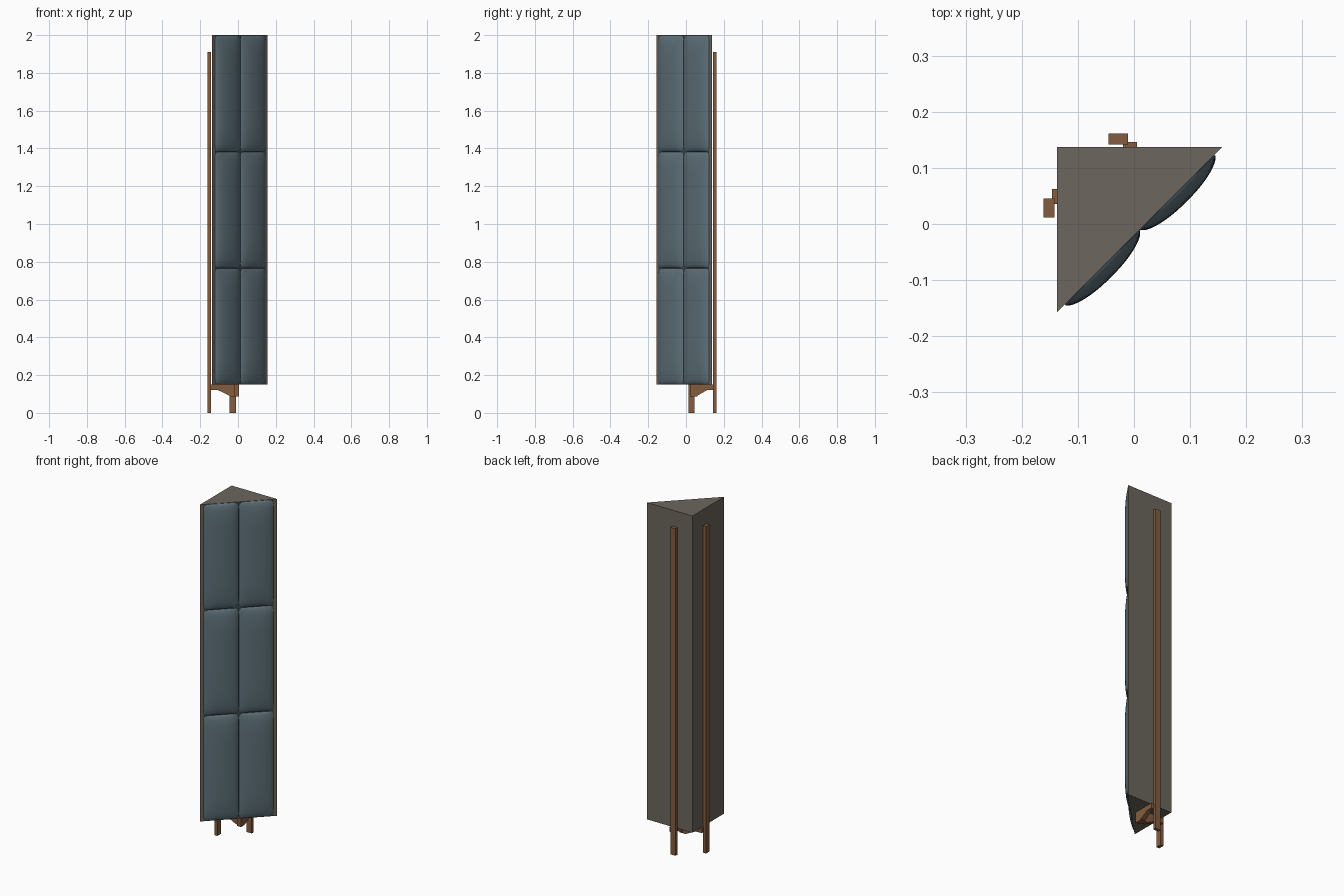
import bpy, bmesh, math
from mathutils import Vector, Matrix

cube = bpy.data.objects.get("Cube")
if cube:
    bpy.data.objects.remove(cube, do_unlink=True)


def material(name, rgb):
    m = bpy.data.materials.new(name)
    m.use_nodes = True
    m.diffuse_color = (*rgb, 1)
    bsdf = next(n for n in m.node_tree.nodes if n.type == 'BSDF_PRINCIPLED')
    bsdf.inputs["Base Color"].default_value = (*rgb, 1)
    return m


GREY = material("warm grey board", (0.15, 0.132, 0.11))
SLATE = material("slate blue fabric", (0.112, 0.165, 0.19))
DARK = material("dark slate fabric", (0.04, 0.058, 0.068))
WOOD = material("brown wood", (0.23, 0.108, 0.05))


def make(name, bm, mat):
    bmesh.ops.recalc_face_normals(bm, faces=bm.faces)
    mesh = bpy.data.meshes.new(name)
    bm.to_mesh(mesh)
    bm.free()
    ob = bpy.data.objects.new(name, mesh)
    mesh.materials.append(mat)
    bpy.context.collection.objects.link(ob)
    return ob


def extrude(name, points, offset, mat):
    """Sweep a flat outline along an offset."""
    bm = bmesh.new()
    face = bm.faces.new([bm.verts.new(p) for p in points])
    ext = bmesh.ops.extrude_face_region(bm, geom=[face])
    verts = [v for v in ext["geom"] if isinstance(v, bmesh.types.BMVert)]
    bmesh.ops.translate(bm, verts=verts, vec=offset)
    return make(name, bm, mat)


def box(name, lo, hi, mat, matrix=Matrix()):
    bm = bmesh.new()
    bmesh.ops.create_cube(bm, size=1)
    lo, hi = Vector(lo), Vector(hi)
    for v in bm.verts:
        v.co = matrix @ (lo + (hi - lo) * 0.5 + v.co * (hi - lo))
    return make(name, bm, mat)


# Triangular column
BASE, TOP, SIDE = 0.15, 2.0, 0.137
TIP = 0.157
extrude("column_body", [(-SIDE, -TIP, BASE), (TIP, SIDE, BASE), (-SIDE, SIDE, BASE)],
        (0, 0, TOP - BASE), GREY)

# Frame of the diagonal face: local x along it, y up, z outward
s = math.sqrt(0.5)
FACE = Matrix(((s, 0, s, 0.01), (s, 0, -s, -0.01), (0, 1, 0, 0), (0, 0, 0, 1)))

# Fabric backing behind the cushions
box("cushion_backing", (-0.188, BASE + 0.003, -0.001), (0.188, TOP - 0.003, 0.002), DARK, FACE)

# Padded cushions, two columns by three rows
HALF_W, HALF_H, CORNER, BULGE = 0.094, (TOP - BASE) / 6 - 0.001, 0.025, 0.023


def cushion(name, cx, cz, n=24):
    bm = bmesh.new()
    bmesh.ops.create_grid(bm, x_segments=n, y_segments=n, size=1)
    for v in bm.verts:
        u, w = (math.sin(c * math.pi / 2) for c in v.co.xy)
        height = BULGE * (max(0, 1 - abs(u) ** 2.2) ** 0.6) * (max(0, 1 - abs(w) ** 5) ** 0.5)
        x, y = u * HALF_W, w * HALF_H
        # round the outline at the corners
        dx, dy = max(0, abs(x) - HALF_W + CORNER), max(0, abs(y) - HALF_H + CORNER)
        if dx and dy:
            k = max(dx, dy) / math.hypot(dx, dy)
            x -= math.copysign(dx * (1 - k), x)
            y -= math.copysign(dy * (1 - k), y)
        v.co = FACE @ Vector((cx + x, cz + y, height + 0.001))
    ob = make(name, bm, SLATE)
    # keep the open sheet facing outward
    if ob.data.polygons[n * n // 2].normal.dot(Vector((1, -1, 0))) < 0:
        ob.data.flip_normals()
    for p in ob.data.polygons:
        p.use_smooth = True


for row in range(3):
    for side, label in ((-1, "right"), (1, "left")):
        cushion(f"cushion_{label}_{row + 1}", side * (HALF_W + 0.001),
                BASE + (2 * row + 1) * (TOP - BASE) / 6)

# Tall wooden rails that stand behind the two straight sides
RAIL_TOP = 1.91
box("rail_back", (-0.045, 0.142, 0), (-0.011, 0.161, RAIL_TOP), WOOD)
box("rail_side", (-0.161, 0.012, 0), (-0.142, 0.045, RAIL_TOP), WOOD)

# Shaped brackets below the column: depth from the outer wall, height
profile = [(-0.146, 0.15), (-0.146, 0.122), (-0.105, 0.12), (-0.04, 0.088),
           (0.0, 0.088), (0.0, 0.15)]
extrude("bracket_side", [(d, 0.036, z) for d, z in profile], (0, 0.026, 0), WOOD)
extrude("bracket_back", [(-0.02, 0.02 - d * 0.863, z) for d, z in profile], (0.025, 0, 0), WOOD)
